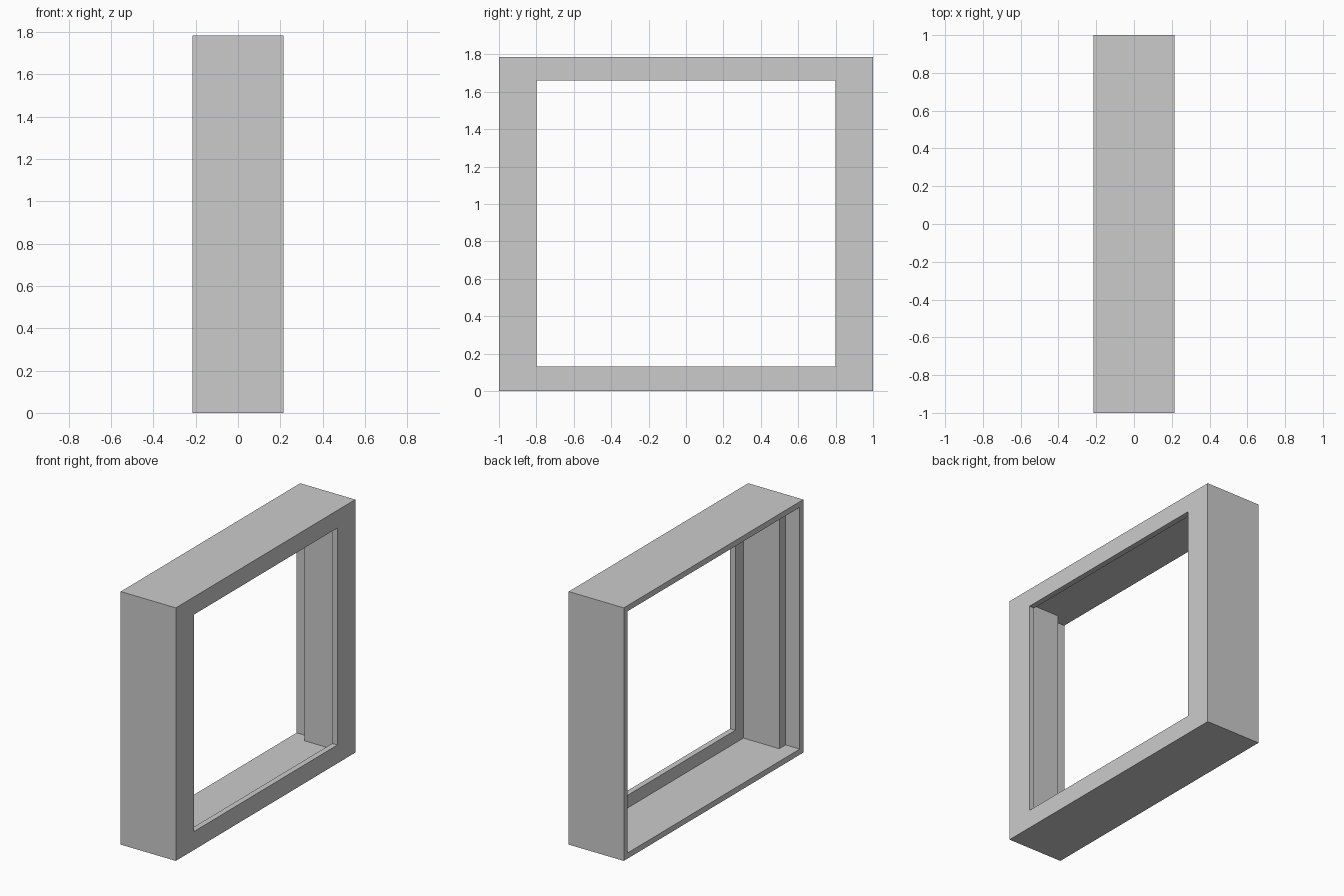
import bpy

if "Cube" in bpy.data.objects:
    bpy.data.objects.remove(bpy.data.objects["Cube"], do_unlink=True)

HALF_X, HALF_Y, HEIGHT = 0.215, 1.0, 1.785
WALL = 0.04          # thickness of shell and lip
STEP_X = -0.105      # where the side jambs thicken

grey = bpy.data.materials.new("light grey")
grey.use_nodes = True
grey.diffuse_color = (0.6, 0.6, 0.6, 1)
grey.node_tree.nodes["Principled BSDF"].inputs["Base Color"].default_value = grey.diffuse_color


def box(name, x, half_y, z):
    """Box centred on y = 0, given its x and z ranges."""
    bpy.ops.mesh.primitive_cube_add(size=1, location=(sum(x) / 2, 0, sum(z) / 2))
    obj = bpy.context.object
    obj.name = name
    obj.scale = (x[1] - x[0], 2 * half_y, z[1] - z[0])
    bpy.ops.object.transform_apply(location=True, scale=True)
    obj.data.materials.append(grey)
    return obj


def cut(target, cutter):
    """Subtract the cutter from the target and discard it."""
    cutter.hide_render = True
    mod = target.modifiers.new("cut", 'BOOLEAN')
    mod.operation, mod.solver, mod.object = 'DIFFERENCE', 'EXACT', cutter
    bpy.context.view_layer.objects.active = target
    bpy.ops.object.modifier_apply(modifier=mod.name)
    bpy.data.objects.remove(cutter, do_unlink=True)


# Outer shell of the window frame
frame = box("window_frame", (-HALF_X, HALF_X), HALF_Y, (0, HEIGHT))

inner_z = (WALL, HEIGHT - WALL)
# Deep cavity between the jambs, ending at the lip
cut(frame, box("cavity_cutter", (-1, HALF_X - WALL), 0.89, inner_z))
# Wider rebate along the open side
cut(frame, box("rebate_cutter", (-1, STEP_X), HALF_Y - WALL, inner_z))
# Opening through the lip
cut(frame, box("opening_cutter", (-1, 1), 0.8, (0.13, HEIGHT - 0.125)))
